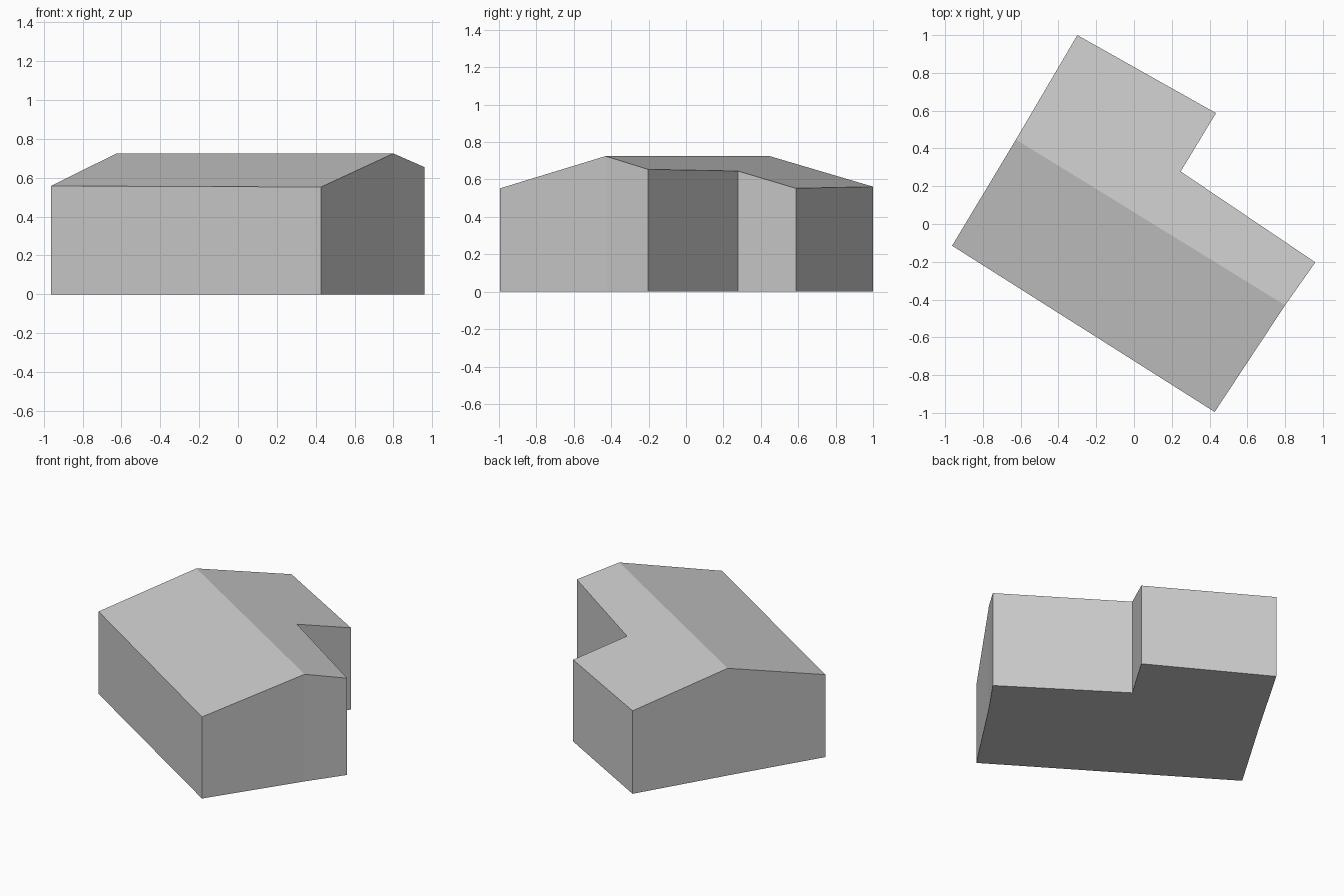
import bpy
import bmesh
from mathutils import Vector

cube = bpy.data.objects.get("Cube")
if cube:
    bpy.data.objects.remove(cube, do_unlink=True)

RIDGE_HEIGHT = 0.725
ROOF_SLOPE = 0.255
ridge_west = Vector((-0.625, 0.447))
ridge_east = Vector((0.80, -0.43))

# L-shaped footprint, counterclockwise, including the two ridge ends
footprint = [
    Vector((-0.963, -0.115)), Vector((0.427, -0.995)), ridge_east,
    Vector((0.96, -0.203)), Vector((0.247, 0.278)), Vector((0.434, 0.587)),
    Vector((-0.30, 1.0)), ridge_west,
]

# Plain grey material
grey = bpy.data.materials.new("light_grey")
grey.use_nodes = True
colour = (0.6, 0.6, 0.6, 1.0)
grey.diffuse_color = colour
grey.node_tree.nodes["Principled BSDF"].inputs["Base Color"].default_value = colour


def roof_height(x, y):
    """Height of the gable roof, falling away evenly from the ridge line."""
    along = (ridge_east - ridge_west).normalized()
    offset = Vector((x, y)) - ridge_west
    return RIDGE_HEIGHT - ROOF_SLOPE * abs(along.x * offset.y - along.y * offset.x)


# Floor, walls and flat top
bm = bmesh.new()
floor = bm.faces.new([bm.verts.new((p.x, p.y, 0)) for p in footprint])
top = bmesh.ops.extrude_face_region(bm, geom=[floor], use_keep_orig=True)["geom"]
roof = next(g for g in top if isinstance(g, bmesh.types.BMFace))

# Split the top along the ridge, then pitch it
ends = [min(roof.verts, key=lambda v: (v.co.xy - p).length)
        for p in (ridge_west, ridge_east)]
roof_verts = list(roof.verts)
bmesh.utils.face_split(roof, ends[0], ends[1])
for v in roof_verts:
    v.co.z = roof_height(v.co.x, v.co.y)
bmesh.ops.recalc_face_normals(bm, faces=bm.faces)

mesh = bpy.data.meshes.new("building")
bm.to_mesh(mesh)
bm.free()
mesh.materials.append(grey)
building = bpy.data.objects.new("building", mesh)
bpy.context.collection.objects.link(building)
